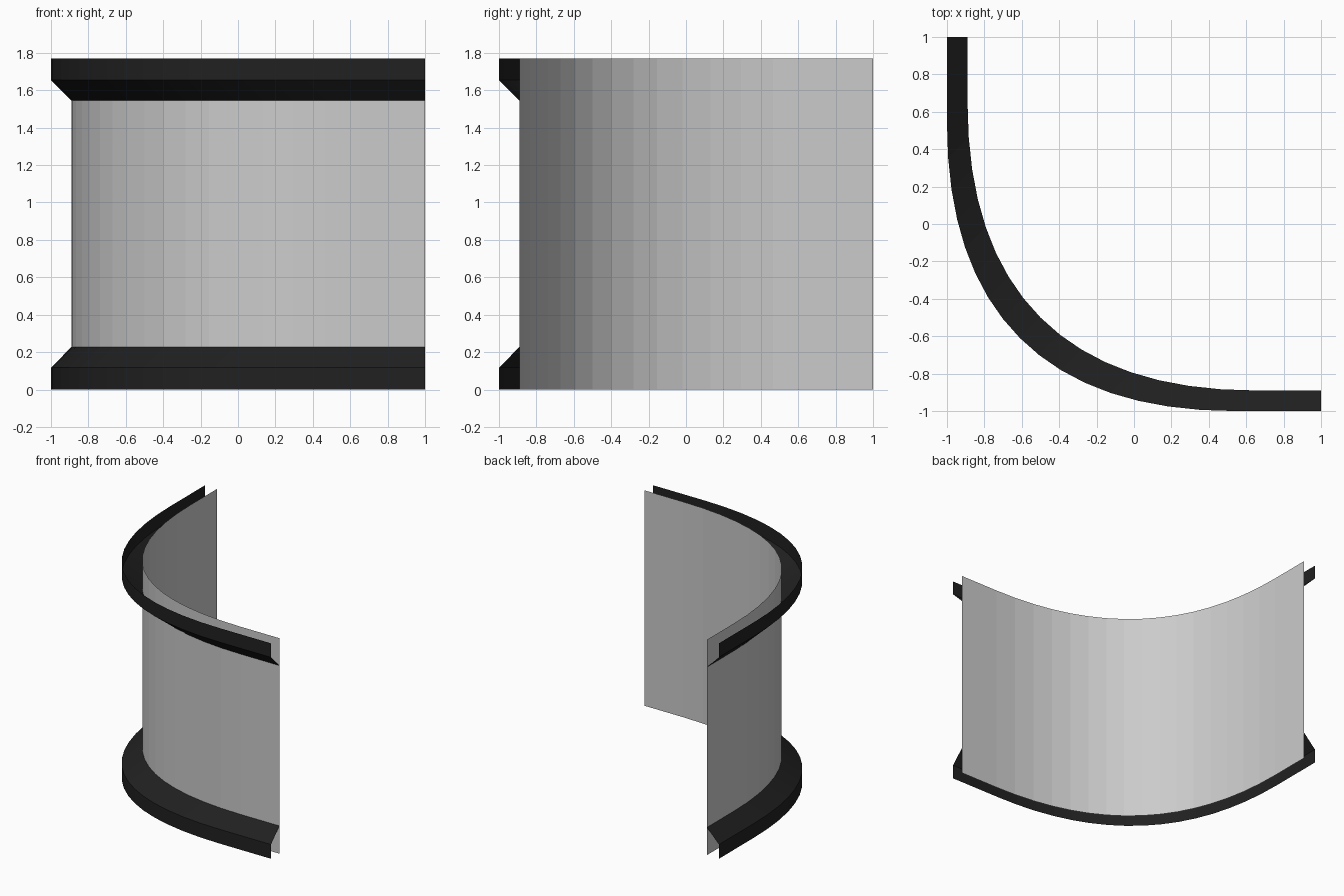
import bpy
from mathutils import Vector

if "Cube" in bpy.data.objects:
    bpy.data.objects.remove(bpy.data.objects["Cube"])

HEIGHT, DEPTH, STEPS = 1.77, 0.11, 8

# Plan curve: one quadratic arc from the diagonal, mirrored across it
a, b, c = Vector((-.5, -.5)), Vector((-.11, -.89)), Vector((.65, -.89))
half = []
for i in range(STEPS + 1):
    t = i / STEPS
    half.append(a * (1 - t) ** 2 + b * 2 * t * (1 - t) + c * t * t)
arc = [Vector((p.y, p.x)) for p in reversed(half[1:])] + half


def path(offset):
    """Plan path shifted outwards, with straight ends reaching the model bounds."""
    pts = [p - Vector((offset, offset)) for p in arc]
    return [Vector((-.89 - offset, 1))] + pts + [Vector((1, -.89 - offset))]


def sweep(name, profile, material=None):
    """Open sheet swept along the plan path; profile is (offset, z) pairs going up."""
    rows = [[(p.x, p.y, z) for p in path(o)] for o, z in profile]
    n = len(rows[0])
    faces = [(r * n + i, r * n + i + 1, (r + 1) * n + i + 1, (r + 1) * n + i)
             for r in range(len(rows) - 1) for i in range(n - 1)]
    mesh = bpy.data.meshes.new(name)
    mesh.from_pydata([v for row in rows for v in row], [], faces)
    mesh.update()
    obj = bpy.data.objects.new(name, mesh)
    bpy.context.collection.objects.link(obj)
    if material:
        mesh.materials.append(material)
    return obj


black = bpy.data.materials.new("black_trim")
black.diffuse_color = (.015, .015, .015, 1)
black.use_nodes = True
black.node_tree.nodes["Principled BSDF"].inputs["Base Color"].default_value = black.diffuse_color

# Curved wall sheet
sweep("curved_wall", [(0, 0), (0, HEIGHT)])

# Skirting and cornice, each a vertical face with a chamfer back to the wall
sweep("skirting", [(DEPTH, 0), (DEPTH, .117), (0, .228)], black)
sweep("cornice", [(0, HEIGHT - .225), (DEPTH, HEIGHT - .115), (DEPTH, HEIGHT)], black)
